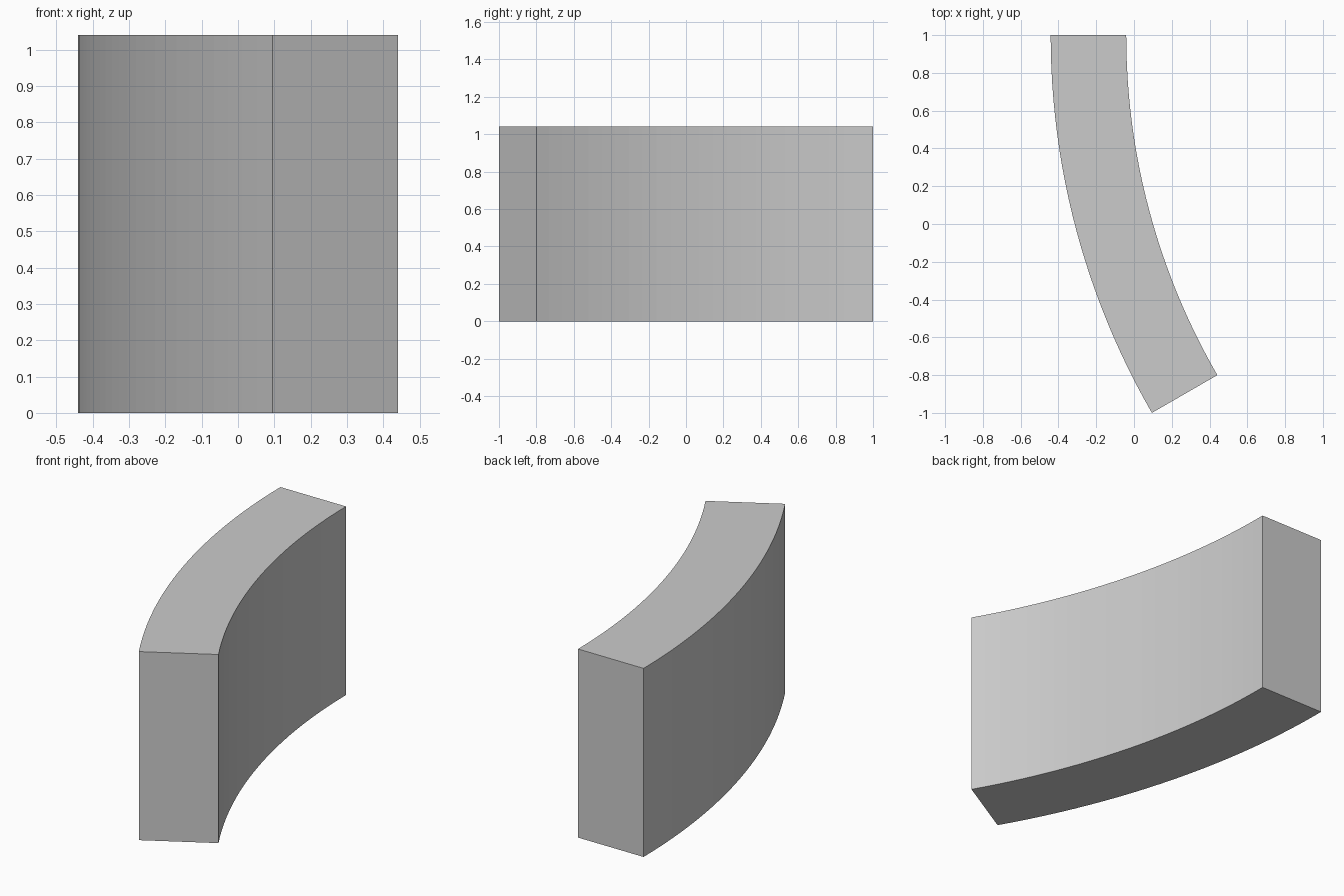
import bpy, bmesh
from math import sin, cos, radians

if "Cube" in bpy.data.objects:
    bpy.data.objects.remove(bpy.data.objects["Cube"])

R_OUT, R_IN, SWEEP, HEIGHT, SEGS = 4.0, 3.6, radians(30), 1.04, 24
CX = R_OUT - (R_OUT - R_IN * cos(SWEEP)) / 2   # arc centre, keeps the wall centred on x
CY = 1.0


def arc(radius):
    return [(CX - radius * cos(SWEEP * i / SEGS), CY - radius * sin(SWEEP * i / SEGS), 0)
            for i in range(SEGS + 1)]


# Curved wall: arc-shaped footprint pulled up to full height
bm = bmesh.new()
base = bm.faces.new([bm.verts.new(p) for p in arc(R_OUT) + arc(R_IN)[::-1]])
top = bmesh.ops.extrude_face_region(bm, geom=[base], use_keep_orig=True)
bmesh.ops.translate(bm, vec=(0, 0, HEIGHT),
                    verts=[g for g in top["geom"] if isinstance(g, bmesh.types.BMVert)])
bmesh.ops.recalc_face_normals(bm, faces=bm.faces)

mesh = bpy.data.meshes.new("curved_wall")
bm.to_mesh(mesh)
bm.free()
wall = bpy.data.objects.new("curved_wall", mesh)
bpy.context.collection.objects.link(wall)
